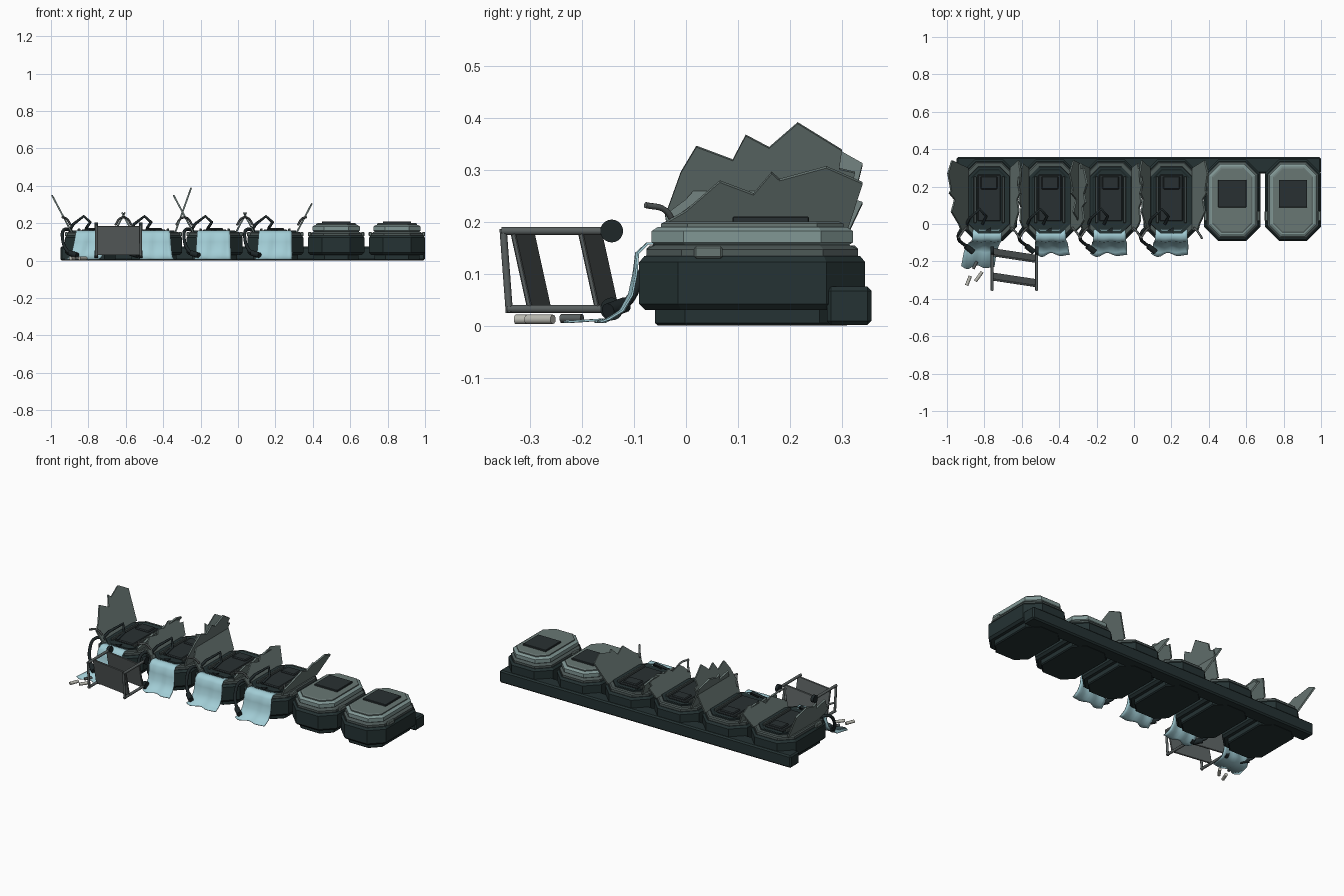
import bpy, bmesh, math
from mathutils import Vector, Matrix

if "Cube" in bpy.data.objects:
    bpy.data.objects.remove(bpy.data.objects["Cube"])


def material(name, r, g, b):
    m = bpy.data.materials.new(name)
    m.use_nodes = True
    m.diffuse_color = (r, g, b, 1)
    m.node_tree.nodes["Principled BSDF"].inputs["Base Color"].default_value = (r, g, b, 1)
    return m


SHELL = material("dark shell", 0.018, 0.032, 0.033)
RIM = material("rim grey", 0.075, 0.1, 0.097)
LID = material("pale lid", 0.22, 0.31, 0.3)
PANEL = material("lid panel grey", 0.14, 0.185, 0.175)
PAD = material("dark pad", 0.022, 0.03, 0.032)
CLOTH = material("pale blue sheet", 0.36, 0.61, 0.67)
METAL = material("trolley metal", 0.1, 0.115, 0.115)
HOSE = material("hose black", 0.013, 0.02, 0.022)
IVORY = material("ivory", 0.5, 0.5, 0.45)


def finish(name, bm, mat, smooth=False):
    bmesh.ops.recalc_face_normals(bm, faces=bm.faces)
    mesh = bpy.data.meshes.new(name)
    bm.to_mesh(mesh)
    bm.free()
    mesh.materials.append(mat)
    if smooth:
        mesh.shade_smooth()
    ob = bpy.data.objects.new(name, mesh)
    bpy.context.collection.objects.link(ob)
    return ob


def octagon_loft(name, x, levels, mat):
    """Stack of chamfered rectangles; each level is (height, inset)."""
    bm = bmesh.new()
    rings = []
    for z, inset in levels:
        w, d, c = 0.15 - inset, 0.2175 - inset, 0.075 - inset * 0.58
        quarter = [(w, d - c), (w - c, d)]
        pts = (quarter + [(-a, b) for a, b in reversed(quarter)]
               + [(-a, -b) for a, b in quarter] + [(a, -b) for a, b in reversed(quarter)])
        rings.append([bm.verts.new((x + a, 0.1275 + b, z)) for a, b in pts])
    for low, high in zip(rings, rings[1:]):
        for i in range(8):
            j = (i + 1) % 8
            bm.faces.new((low[i], low[j], high[j], high[i]))
    bm.faces.new(rings[0])
    bm.faces.new(rings[-1])
    return finish(name, bm, mat)


def box(name, center, size, mat, bevel=0.0, turn=0.0):
    bm = bmesh.new()
    bmesh.ops.create_cube(bm, size=1)
    bmesh.ops.scale(bm, vec=size, verts=bm.verts)
    if bevel:
        bmesh.ops.bevel(bm, geom=bm.edges[:], offset=bevel, segments=1, affect='EDGES')
    bm.transform(Matrix.Translation(center) @ Matrix.Rotation(turn, 4, 'Z'))
    return finish(name, bm, mat)


def rod(name, a, b, radius, mat, sides=12):
    a, b = Vector(a), Vector(b)
    bm = bmesh.new()
    bmesh.ops.create_cone(bm, cap_ends=True, segments=sides, radius1=radius,
                          radius2=radius, depth=(b - a).length)
    bm.transform(Matrix.Translation((a + b) / 2)
                 @ (b - a).to_track_quat('Z', 'Y').to_matrix().to_4x4())
    ob = finish(name, bm, mat, True)
    ob.data.set_sharp_from_angle(angle=math.radians(40))
    return ob


def tube(name, points, radius, mat, bent=True):
    """Round pipe along a path, converted to a mesh."""
    curve = bpy.data.curves.new(name, 'CURVE')
    curve.dimensions = '3D'
    curve.bevel_depth = radius
    curve.bevel_resolution = 2
    curve.use_fill_caps = True
    curve.resolution_u = 6
    s = curve.splines.new('BEZIER')
    s.bezier_points.add(len(points) - 1)
    for p, co in zip(s.bezier_points, points):
        p.co = co
        p.handle_left_type = p.handle_right_type = 'AUTO' if bent else 'VECTOR'
    temp = bpy.data.objects.new(name, curve)
    bpy.context.collection.objects.link(temp)
    bpy.context.view_layer.update()
    mesh = bpy.data.meshes.new_from_object(temp.evaluated_get(bpy.context.evaluated_depsgraph_get()))
    bpy.data.objects.remove(temp)
    mesh.materials.clear()
    mesh.materials.append(mat)
    ob = bpy.data.objects.new(name, mesh)
    bpy.context.collection.objects.link(ob)


# Broken door outlines: (depth, share of full height)
TALL = [(-0.04, 0.25), (-0.01, 0.6), (0.02, 0.81), (0.09, 0.7), (0.115, 0.9), (0.16, 0.8),
        (0.215, 1), (0.3, 0.78), (0.295, 0.63), (0.325, 0.6)]
JAGGED = [(-0.04, 0.3), (0.0, 0.45), (0.065, 0.82), (0.13, 0.66), (0.165, 0.93), (0.18, 0.84),
          (0.27, 1), (0.34, 0.8)]


def broken_door(name, x, side, lean, height, outline, mat):
    bm = bmesh.new()
    hinge = x + side * 0.115
    pts = [(-0.03, 0)] + outline + [(0.3, 0)]
    bm.faces.new([bm.verts.new((hinge + side * lean * t, y, 0.152 + height * t)) for y, t in pts])
    ob = finish(name, bm, mat)
    mod = ob.modifiers.new("thickness", 'SOLIDIFY')
    mod.thickness = 0.009
    mod.offset = 0


def sheet(name, x, half, skew, reach):
    """Cloth spilling over the front edge onto the ground."""
    path = [(-0.03, 0.158), (-0.075, 0.16), (-0.096, 0.14), (-0.1, 0.1), (-0.108, 0.06),
            (-0.125, 0.03), (-0.15, 0.014), (-0.165 - reach, 0.009)]
    bm = bmesh.new()
    rows = []
    for i, (y, z) in enumerate(path):
        row = []
        for k in range(13):
            u = k / 6 - 1
            wave = 0.004 * math.sin(u * 7 + i * 0.4) * min(i, 4) / 4
            flare = 0.85 + 0.02 * i
            ragged = 0.008 * math.cos(u * 5) if i == 7 else 0
            row.append(bm.verts.new((x + u * half * flare + skew * (i / 7) ** 2, y + wave + ragged, z)))
        rows.append(row)
    for a, b in zip(rows, rows[1:]):
        for k in range(12):
            bm.faces.new((a[k], a[k + 1], b[k + 1], b[k]))
    ob = finish(name, bm, CLOTH, True)
    ob.modifiers.new("thickness", 'SOLIDIFY').thickness = 0.004


# Long rail joining the pods at the back
box("back_rail", (0.025, 0.314, 0.038), (1.95, 0.086, 0.074), SHELL, 0.008)

PODS = [-0.775, -0.45, -0.125, 0.2, 0.525, 0.85]
for n, x in enumerate(PODS):
    tag = f"_{n + 1}"
    octagon_loft("pod_foot" + tag, x, [(0, 0.036), (0.005, 0.03), (0.032, 0.03)], SHELL)
    octagon_loft("pod_body" + tag, x, [(0.03, 0.012), (0.042, 0), (0.122, 0), (0.134, 0.01)], SHELL)
    for s in (-1, 1):
        box("side_latch" + tag, (x + s * 0.142, 0.043, 0.141), (0.018, 0.055, 0.024), PANEL, 0.004)
    if n > 3:
        # Closed pod: collar, lid, raised panel and window
        octagon_loft("collar" + tag, x, [(0.132, 0.014), (0.146, 0.014), (0.15, 0.02), (0.158, 0.036)], RIM)
        octagon_loft("lid" + tag, x, [(0.152, 0.036), (0.16, 0.024), (0.182, 0.024), (0.19, 0.036)], LID)
        octagon_loft("lid_panel" + tag, x, [(0.188, 0.042), (0.196, 0.042), (0.2, 0.05)], PANEL)
        box("window" + tag, (x, 0.163, 0.204), (0.152, 0.147, 0.012), PAD, 0.002)
        continue
    # Open pod: rim with a sunken cavity and a padded bed
    octagon_loft("open_rim" + tag, x, [(0.132, 0.014), (0.148, 0.014), (0.154, 0.02), (0.154, 0.044)], RIM)
    octagon_loft("cavity_lip" + tag, x, [(0.15, 0.038), (0.16, 0.04), (0.16, 0.052), (0.156, 0.06)], SHELL)
    box("bed_pad" + tag, (x, 0.14, 0.16), (0.125, 0.25, 0.014), PAD, 0.005)
    box("head_rest" + tag, (x, 0.22, 0.168), (0.09, 0.07, 0.014), PAD, 0.005)
    for s in (-1, 1):
        box("bed_rail" + tag, (x + s * 0.075, 0.13, 0.163), (0.014, 0.25, 0.016), RIM, 0.003)
        tube("door_handle" + tag, [(x + s * 0.12, -0.02, 0.19), (x + s * 0.14, -0.04, 0.222),
                                   (x + s * 0.165, -0.078, 0.232)], 0.006, METAL)
    # Folding arm and feed hose on the pod's right side
    tube("folding_arm" + tag, [(x - 0.12, 0.0, 0.17), (x - 0.105, 0.03, 0.195), (x - 0.05, 0.08, 0.237),
                               (x - 0.015, 0.04, 0.205), (x - 0.035, 0.0, 0.175)], 0.008, HOSE, False)
    tube("feed_hose" + tag, [(x - 0.115, 0.0, 0.16), (x - 0.155, -0.04, 0.165), (x - 0.162, -0.08, 0.11),
                             (x - 0.14, -0.105, 0.055), (x - 0.11, -0.125, 0.035)], 0.009, HOSE)
    rod("hose_nozzle" + tag, (x - 0.125, -0.118, 0.04), (x - 0.085, -0.15, 0.028), 0.015, HOSE)
    # Small pointed buckle lying on the sheet
    bm = bmesh.new()
    bmesh.ops.create_cone(bm, cap_ends=True, segments=3, radius1=0.02, radius2=0.02, depth=0.006)
    bm.transform(Matrix.Translation((x, -0.035, 0.163)) @ Matrix.Rotation(math.pi / 2, 4, 'Z'))
    finish("buckle" + tag, bm, HOSE)

# Sheets over the front of the open pods
sheet("sheet_1", -0.785, 0.09, -0.05, 0.065)
sheet("sheet_2", -0.445, 0.093, 0.01, 0.0)
sheet("sheet_3", -0.13, 0.1, -0.005, 0.0)
sheet("sheet_4", 0.2, 0.1, -0.01, 0.0)

# Broken doors standing open on either side
broken_door("broken_door_1_right", PODS[0], -1, 0.105, 0.198, JAGGED, PANEL)
broken_door("broken_door_1_left", PODS[0], 1, 0.055, 0.105, JAGGED, PANEL)
broken_door("broken_door_2_right", PODS[1], -1, 0.055, 0.105, TALL, PANEL)
broken_door("broken_door_2_left", PODS[1], 1, 0.085, 0.238, TALL, PANEL)
broken_door("broken_door_3_right", PODS[2], -1, 0.105, 0.198, JAGGED, PANEL)
broken_door("broken_door_3_left", PODS[2], 1, 0.055, 0.105, TALL, PANEL)
broken_door("broken_door_4_right", PODS[3], -1, 0.055, 0.105, JAGGED, PANEL)
broken_door("broken_door_4_left", PODS[3], 1, 0.08, 0.153, JAGGED, PANEL)

# Trolley tipped on its side, wheels towards the pods
for x in (-0.758, -0.52):
    for z, shift in ((0.182, 0), (0.032, 0.01)):
        rod("trolley_post", (x, -0.355 + shift, z), (x, -0.15 + shift, z), 0.008, METAL)
        rod("trolley_wheel", (x - 0.009, -0.143, z), (x + 0.009, -0.143, z), 0.022, HOSE, 20)
    rod("trolley_handle", (x, -0.352, 0.186), (x, -0.34, 0.025), 0.007, METAL)
for y in (-0.302, -0.172):
    shelf = box("trolley_shelf", (-0.639, y, 0.106), (0.25, 0.01, 0.155), METAL, 0.002, -0.15)
    shelf.data.transform(Matrix.Translation((0, 0.02, 0)) @ Matrix.Shear('XY', 4, (0, 0)))
    for v in shelf.data.vertices:
        v.co.y -= (v.co.z - 0.03) * 0.22

# Loose canisters on the ground
for x, y, dx in ((-0.885, -0.3, 0.01), (-0.83, -0.278, 0.018)):
    rod("canister", (x - dx, y - 0.028, 0.012), (x + dx, y + 0.022, 0.012), 0.009, IVORY)
rod("canister", (-0.86, -0.24, 0.014), (-0.84, -0.2, 0.014), 0.008, METAL)
